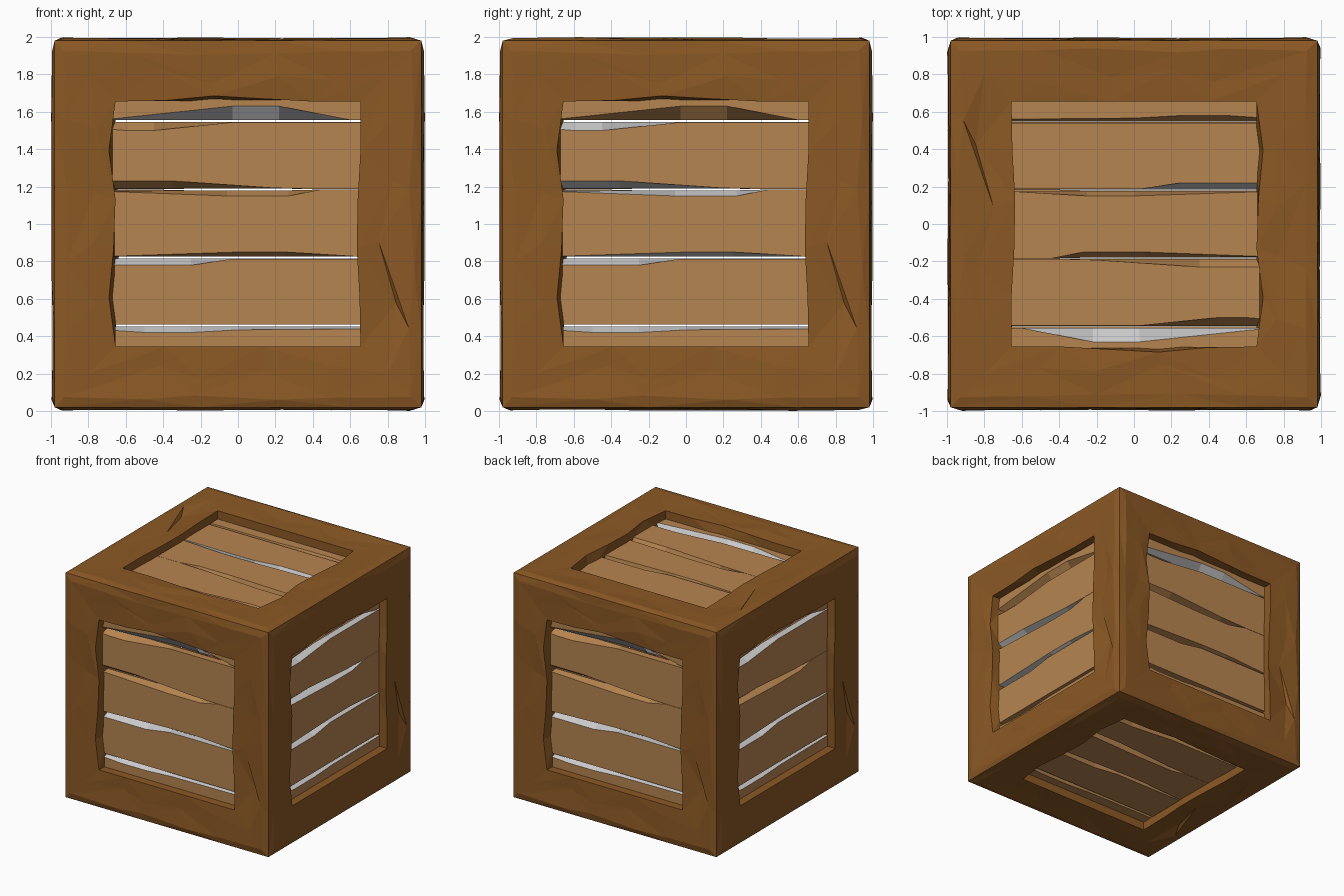
import bpy, bmesh, random
from mathutils import Vector

if "Cube" in bpy.data.objects:
    bpy.data.objects.remove(bpy.data.objects["Cube"])

random.seed(4)

def material(name, rgb):
    m = bpy.data.materials.new(name)
    m.diffuse_color = (*rgb, 1)
    m.use_nodes = True
    m.node_tree.nodes["Principled BSDF"].inputs["Base Color"].default_value = m.diffuse_color
    return m

FRAME = material("dark_wood", (0.26, 0.10, 0.018))
PANEL = material("light_wood", (0.47, 0.235, 0.08))
GREY = material("bare_grey", (0.8, 0.8, 0.8))

# Each side of the crate: outward normal, its "right" axis, grooves left grey
SIDES = {
    "front": ((0, -1, 0), (1, 0, 0), {"0u", "2l", "3l"}),
    "back": ((0, 1, 0), (-1, 0, 0), {"0u", "2l", "3l"}),
    "right": ((1, 0, 0), (0, 1, 0), {"0l", "1u", "1l", "2u", "2l", "3l"}),
    "left": ((-1, 0, 0), (0, -1, 0), {"0l", "2l", "3l"}),
    "top": ((0, 0, 1), (-1, 0, 0), {"0u", "2l"}),
    "bottom": ((0, 0, -1), (-1, 0, 0), set()),
}

def placer(n, u):
    n, u = Vector(n), Vector(u)
    v = n.cross(u)
    return lambda a, b, d: u * a + v * b + n * d + Vector((0, 0, 1))

def finish(bm, name, mats):
    bmesh.ops.recalc_face_normals(bm, faces=bm.faces)
    me = bpy.data.meshes.new(name)
    bm.to_mesh(me)
    bm.free()
    for m in mats:
        me.materials.append(m)
    ob = bpy.data.objects.new(name, me)
    bpy.context.collection.objects.link(ob)

# Rough-hewn frame: one mitred ring, shared by all six sides
SEG = 5
LIPS = [[0, 0, 0, 0], [-.005, -.02, -.015, 0], [0, .015, .03, .005], [.035, 0, .01, .035]]

def turn(k, a, b):
    for _ in range(k):
        a, b = -b, a
    return a, b

def ring(radius, depth, jitter=0, lips=False):
    pts = []
    for k in range(4):
        for i in range(SEG):
            t = -1 + 2 * i / SEG
            r = radius
            d = depth
            if i:
                t += random.uniform(-.09, .09) if jitter else 0
                r += LIPS[k][i - 1] if lips else random.uniform(-jitter, jitter)
            if jitter:
                d += random.uniform(-.008, .008) if i else .003
            pts.append((*turn(k, t * radius, -r), d))
    return pts

rings = [ring(.98, .98), ring(.925, .991, .02), ring(.80, .987, .05),
         ring(.655, .983, 0, True), ring(.655, .84)]
# Chip across the lower right corner
a, b, d = rings[2][SEG + 1]
rings[2][SEG + 1] = (a, b, .962)

bm = bmesh.new()
for n, u, _ in SIDES.values():
    place = placer(n, u)
    vs = [[bm.verts.new(place(*p)) for p in r] for r in rings]
    for r0, r1 in zip(vs, vs[1:]):
        for i in range(len(r0)):
            j = (i + 1) % len(r0)
            q = (r0[i], r0[j], r1[j], r1[i])
            if i % 2:
                q = q[1:] + q[:1]
            bm.faces.new((q[0], q[1], q[2]))
            bm.faces.new((q[0], q[2], q[3]))
bmesh.ops.remove_doubles(bm, verts=bm.verts, dist=.0005)
finish(bm, "crate_frame", [FRAME])

# Board seams: height of slit, chipped edge above it, chipped edge below it
E = .72
SEAMS = [
    (.55, [(-E, .557), (-.03, .63), (.22, .63), (.6, .556), (E, .556)],
     [(-E, .51), (-.6, .5), (-.45, .5), (-.03, .544), (E, .544)]),
    (.185, [(-E, .23), (-.35, .23), (.2, .192), (.44, .186), (E, .186)],
     [(-E, .175), (-.06, .15), (.27, .15), (.44, .184), (E, .184)]),
    (-.18, [(-E, -.174), (0, -.15), (.25, -.15), (.64, -.174), (E, -.174)],
     [(-E, -.22), (-.25, -.22), (-.03, -.186), (E, -.186)]),
    (-.542, [(-E, -.537), (E, -.537)],
     [(-E, -.565), (-.5, -.58), (-.25, -.58), (0, -.566), (E, -.56)]),
]
FACE, BACK = .91, .85

def slit(edge, z, side):
    # Straight back edge of a board; the second seam closes where its chip ends
    out = []
    for a, _ in edge:
        gap = .005
        if z == .185 and a > .4:
            gap = .0008
        out.append((a, z + side * gap))
    return out

for name, (n, u, grey) in SIDES.items():
    place = placer(n, u)
    for i in range(5):
        # Upper and lower outline of this board, on its face and on its back
        if i:
            z, _, hi = SEAMS[i - 1]
            hi_back = slit(hi, z, -1)
        else:
            hi = hi_back = [(-E, E), (E, E)]
        if i < 4:
            z, lo, _ = SEAMS[i]
            lo_back = slit(lo, z, 1)
        else:
            lo = lo_back = [(-E, -E), (E, -E)]
        bm = bmesh.new()
        H, HB, L, LB = [[bm.verts.new(place(p, q, d)) for p, q in pts] for pts, d in
                        ((hi, FACE), (hi_back, BACK), (lo, FACE), (lo_back, BACK))]
        bm.faces.new(L + H[::-1])
        bm.faces.new(LB + HB[::-1])
        for x, y, tag in ((H, HB, f"{i - 1}l"), (L, LB, f"{i}u")):
            for k in range(len(x) - 1):
                f = bm.faces.new((x[k], x[k + 1], y[k + 1], y[k]))
                f.material_index = int(tag in grey)
        for e in (0, -1):
            bm.faces.new((L[e], H[e], HB[e], LB[e]))
        finish(bm, f"{name}_board_{i + 1}", [PANEL, GREY])
